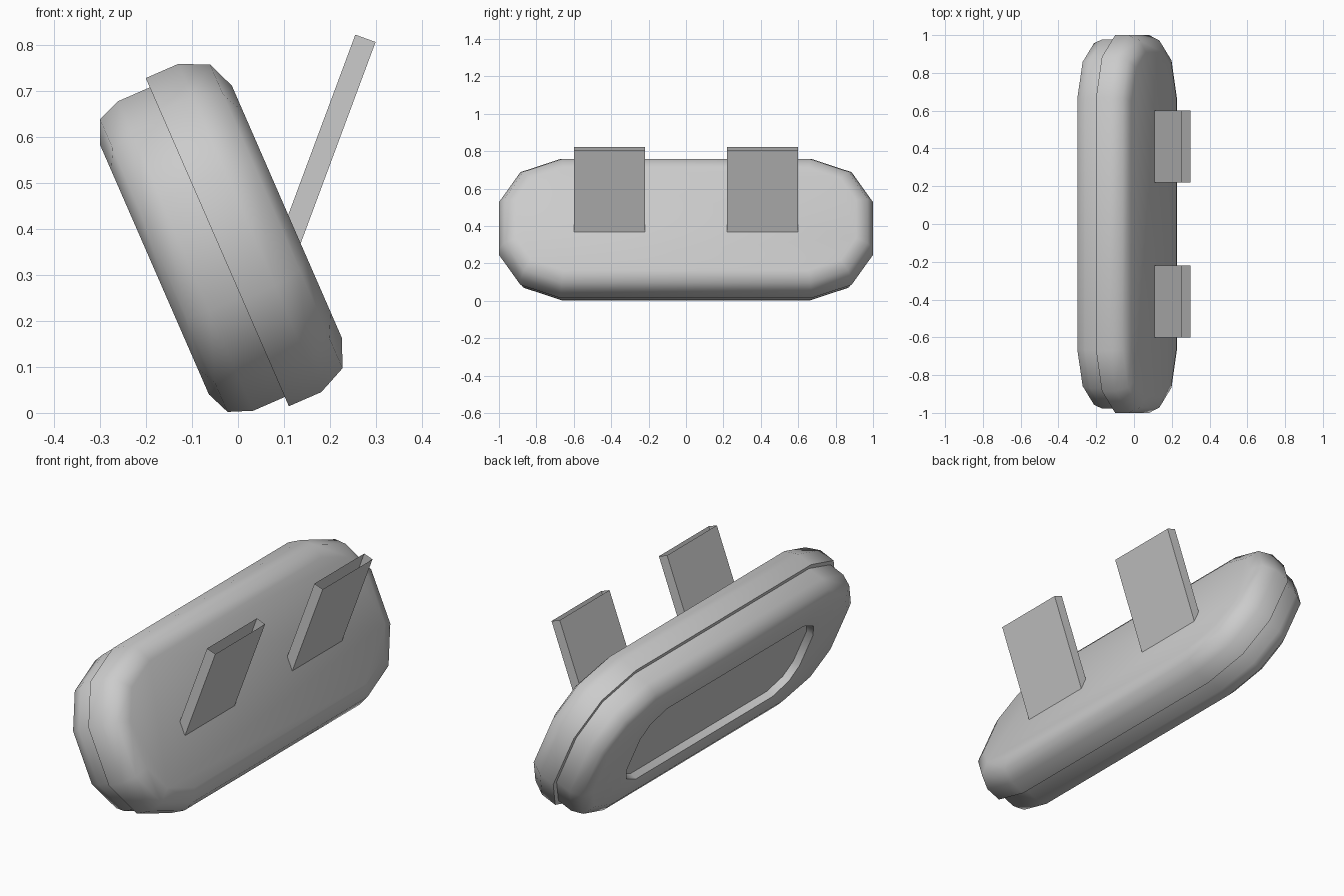
import bpy, bmesh, math
from mathutils import Vector

if "Cube" in bpy.data.objects:
    bpy.data.objects.remove(bpy.data.objects["Cube"])

# Tilted frame of the body: length along y, width along W, thickness along N
CENTRE = Vector((-0.045, 0, 0.371))
W = Vector((-0.4, 0, 0.917)).normalized()
N = Vector((0.917, 0, 0.4)).normalized()


def mirrored(quarter):
    """Full outline (y, w) from the corner points of one quadrant."""
    q = [Vector(p) for p in quarter]
    return (q + [Vector((-p.x, p.y)) for p in reversed(q)]
            + [Vector((-p.x, -p.y)) for p in q]
            + [Vector((p.x, -p.y)) for p in reversed(q)])


def inset(outline, d):
    """Move every edge of a counter-clockwise outline inward by d."""
    out = []
    for i, p in enumerate(outline):
        a = (p - outline[i - 1]).normalized()
        b = (outline[(i + 1) % len(outline)] - p).normalized()
        na, nb = Vector((-a.y, a.x)), Vector((-b.y, b.x))
        out.append(p + (na + nb) * (d / (1 + na.dot(nb))))
    return out


def finish(name, bm, angle=None):
    bmesh.ops.recalc_face_normals(bm, faces=bm.faces[:])
    me = bpy.data.meshes.new(name)
    bm.to_mesh(me)
    bm.free()
    ob = bpy.data.objects.new(name, me)
    bpy.context.collection.objects.link(ob)
    if angle:
        bpy.ops.object.select_all(action='DESELECT')
        ob.select_set(True)
        bpy.context.view_layer.objects.active = ob
        bpy.ops.object.shade_smooth_by_angle(angle=math.radians(angle))
    return ob


# Body: wide front shell, stepped seam, narrower back shell with a long recess
outer = mirrored([(1.0, 0.137), (0.885, 0.312), (0.67, 0.389)])
slot = mirrored([(0.66, 0.09), (0.62, 0.165), (0.52, 0.21)])
layers = [(0.09, 0.165), (0.029, 0.14), (0, 0.077), (0, 0),
          (0.022, 0), (0.022, -0.075), (0.042, -0.127), (0.093, -0.149)]
rings = [(inset(outer, d), n) for d, n in layers]
rings += [(slot, -0.149), (inset(slot, 0.005), -0.115)]

bm = bmesh.new()
loops = [[bm.verts.new(CENTRE + Vector((0, p.x, 0)) + W * p.y + N * n)
          for p in pts] for pts, n in rings]
for a, b in zip(loops, loops[1:]):
    for i in range(len(a)):
        j = (i + 1) % len(a)
        bm.faces.new((a[i], a[j], b[j], b[i]))
bm.faces.new(loops[0])
bm.faces.new(loops[-1])
finish("body", bm, 60)

# Two flat mounting tabs, open sleeves ending on the front face
profile = [(0.108, 0.427), (0.255, 0.822), (0.299, 0.806), (0.135, 0.365)]
for side, name in ((1, "tab_back"), (-1, "tab_front")):
    bm = bmesh.new()
    near, far = [[bm.verts.new((x, side * y, z)) for x, z in profile]
                 for y in (0.22, 0.6)]
    bm.faces.new(near)
    bm.faces.new(far)
    for i, j in ((0, 1), (2, 3)):
        bm.faces.new((near[i], near[j], far[j], far[i]))
    finish(name, bm)
